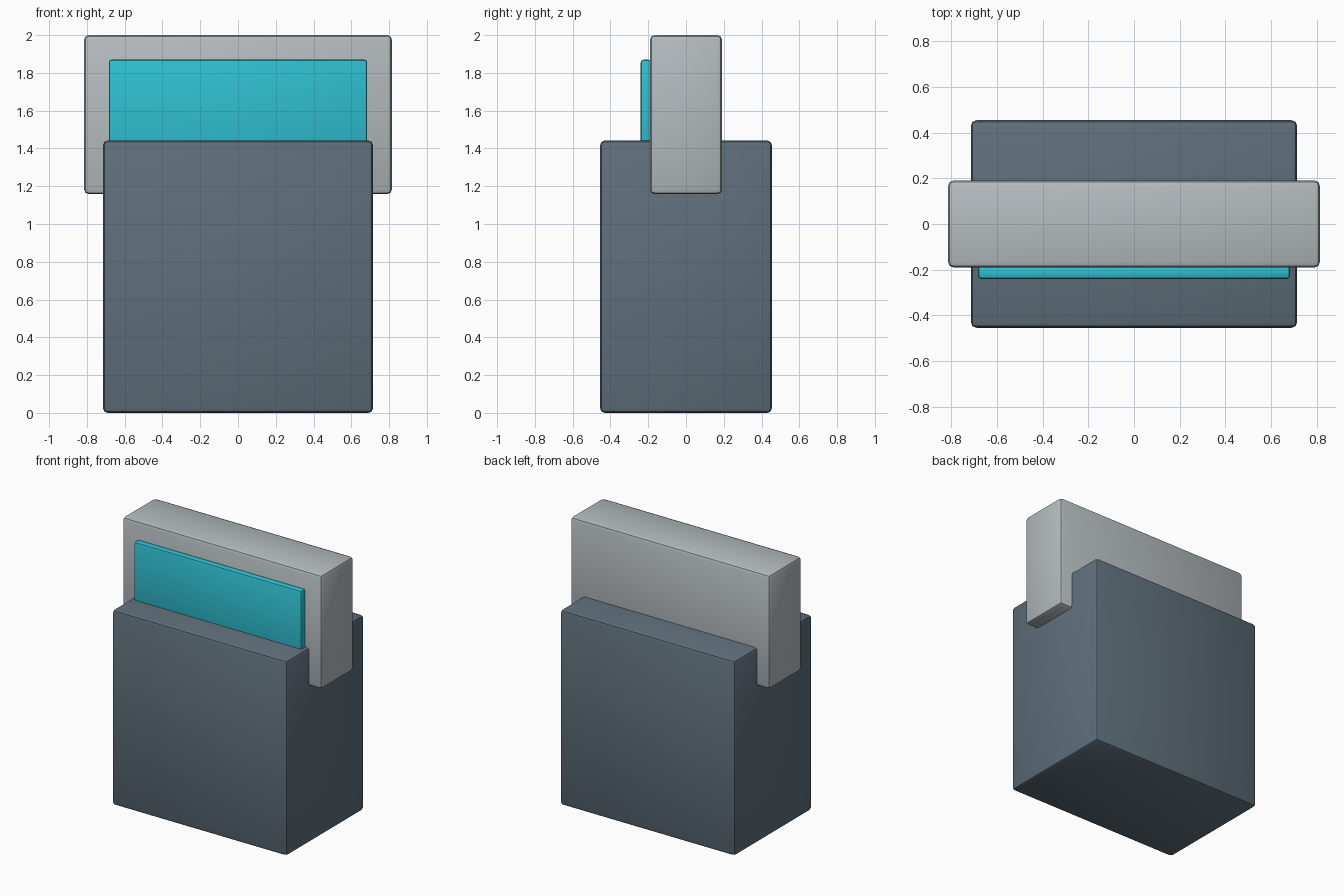
import bpy
import math

if "Cube" in bpy.data.objects:
    bpy.data.objects.remove(bpy.data.objects["Cube"])


def material(name, rgb):
    m = bpy.data.materials.new(name)
    m.diffuse_color = (*rgb, 1.0)
    m.use_nodes = True
    m.node_tree.nodes["Principled BSDF"].inputs["Base Color"].default_value = m.diffuse_color
    return m


def rounded_box(name, lo, hi, bevel, mat):
    centre = [(a + b) / 2 for a, b in zip(lo, hi)]
    bpy.ops.mesh.primitive_cube_add(size=1, location=centre)
    ob = bpy.context.object
    ob.name = name
    ob.scale = [b - a for a, b in zip(lo, hi)]
    bpy.ops.object.transform_apply(location=False, rotation=False, scale=True)
    mod = ob.modifiers.new("soft_edges", "BEVEL")
    mod.width = bevel
    mod.segments = 2
    bpy.ops.object.modifier_apply(modifier=mod.name)
    bpy.ops.object.shade_smooth_by_angle(angle=math.radians(30))
    ob.data.materials.append(mat)
    return ob


slate = material("slate", (0.114, 0.159, 0.195))
silver = material("silver", (0.46, 0.50, 0.52))
cyan = material("cyan", (0.028, 0.52, 0.63))

# Large lower body
rounded_box("body", (-0.715, -0.455, 0.0), (0.715, 0.455, 1.442), 0.025, slate)

# Upper slab sunk through the body
rounded_box("upper_slab", (-0.815, -0.191, 1.158), (0.815, 0.191, 2.0), 0.025, silver)

# Display panel on the front of the slab, its lower edge inside the body
rounded_box("display_panel", (-0.684, -0.24, 1.29), (0.684, -0.185, 1.87), 0.015, cyan)
